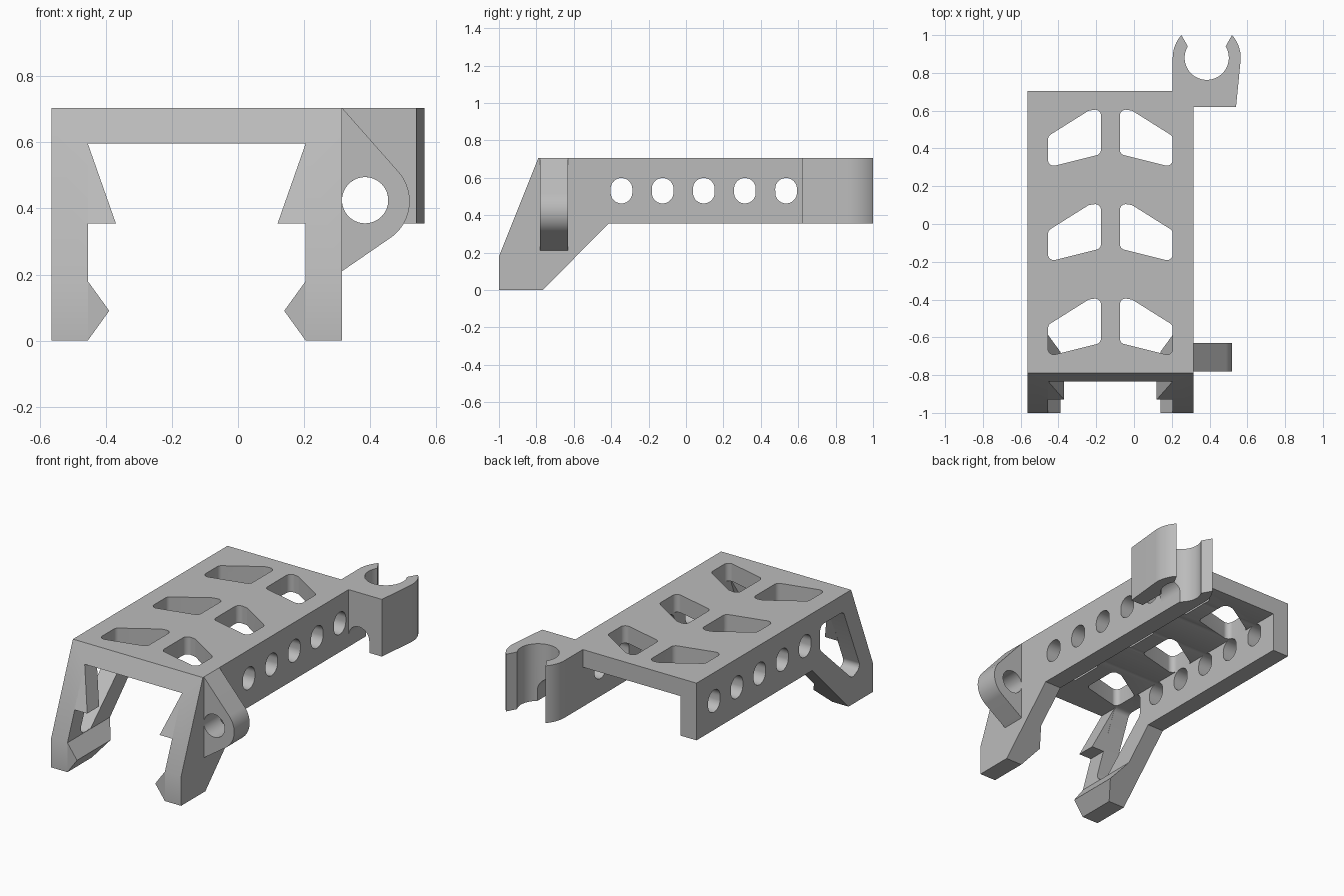
import bpy, bmesh, math
from mathutils import Vector

if "Cube" in bpy.data.objects:
    bpy.data.objects.remove(bpy.data.objects["Cube"], do_unlink=True)

grey = bpy.data.materials.new("plain_grey")
grey.use_nodes = True
grey.diffuse_color = (0.5, 0.5, 0.5, 1)
grey.node_tree.nodes["Principled BSDF"].inputs["Base Color"].default_value = (0.5, 0.5, 0.5, 1)

MID = -0.125                      # x of the body's centre line


def flip(pts):
    return [(2 * MID - a, b) for a, b in pts]


def arc(cx, cy, r, start, end, n=24, stretch=0):
    """Points on an arc; stretch pulls the halves apart into a slot."""
    out = []
    for i in range(n + 1):
        t = math.radians(start + (end - start) * i / n)
        s = math.sin(t)
        out.append((cx + r * math.cos(t), cy + r * s + math.copysign(stretch, s)))
    return out


def circle(cx, cy, r, stretch=0):
    return arc(cx, cy, r, 4, 356, 44, stretch)


def rounded(pts, r, n=6):
    """Round every corner of a convex outline."""
    out = []
    for i, p in enumerate(pts):
        p = Vector(p)
        a = (Vector(pts[i - 1]) - p).normalized()
        b = (Vector(pts[(i + 1) % len(pts)]) - p).normalized()
        half = a.angle(b) / 2
        c = p + (a + b).normalized() * (r / math.sin(half))
        u = p + a * (r / math.tan(half)) - c
        v = p + b * (r / math.tan(half)) - c
        for k in range(n + 1):
            d = u.lerp(v, k / n).normalized() * r
            out.append(tuple(c + d))
    return out


def prism(name, pts, axis, lo, hi):
    """Extrude an outline along x (outline y,z), y (x,z) or z (x,y)."""
    place = {"x": lambda a, b, h: (h, a, b),
             "y": lambda a, b, h: (a, h, b),
             "z": lambda a, b, h: (a, b, h)}[axis]
    bm = bmesh.new()
    rings = [[bm.verts.new(place(a, b, h)) for a, b in pts] for h in (lo, hi)]
    n = len(pts)
    bm.faces.new(rings[0])
    bm.faces.new(rings[1][::-1])
    for i in range(n):
        j = (i + 1) % n
        bm.faces.new((rings[0][i], rings[1][i], rings[1][j], rings[0][j]))
    bmesh.ops.recalc_face_normals(bm, faces=bm.faces)
    me = bpy.data.meshes.new(name)
    bm.to_mesh(me)
    bm.free()
    me.materials.append(grey)
    ob = bpy.data.objects.new(name, me)
    bpy.context.collection.objects.link(ob)
    return ob


def boolean(ob, cutters, op="DIFFERENCE"):
    for c in cutters:
        m = ob.modifiers.new("cut", "BOOLEAN")
        m.operation, m.object, m.solver = op, c, "EXACT"
    bpy.context.view_layer.update()
    dg = bpy.context.evaluated_depsgraph_get()
    me = bpy.data.meshes.new_from_object(ob.evaluated_get(dg))
    ob.modifiers.clear()
    ob.data = me
    for c in cutters:
        bpy.data.objects.remove(c, do_unlink=True)


# Body: side outline hollowed into a channel that is open front, back and below
side = [(-1, 0), (-0.765, 0), (-0.415, 0.355), (0.705, 0.355),
        (0.705, 0.705), (-0.79, 0.705), (-1, 0.18)]
body = prism("body_frame", side, "x", -0.565, 0.315)
cuts = [prism("channel", [(-0.455, -0.2), (0.205, -0.2), (0.205, 0.597), (-0.455, 0.597)],
              "y", -1.5, 1.5)]

# Windows in the top plate
for dy in (0, -0.5, -1):
    window = rounded([(-0.075, 0.61 + dy), (-0.01, 0.6 + dy), (0.205, 0.465 + dy),
                      (0.205, 0.3 + dy), (-0.075, 0.37 + dy)], 0.03)
    cuts.append(prism("window", window, "z", 0.5, 0.8))
    cuts.append(prism("window", flip(window), "z", 0.5, 0.8))

# Row of slots through both walls
for i in range(5):
    cuts.append(prism("slot", circle(-0.345 + 0.22 * i, 0.531, 0.058, 0.01), "x", -0.7, 0.5))

# Large opening in the right leg
opening = rounded([(-0.49, 0.6), (-0.715, 0.6), (-0.88, 0.2), (-0.8, 0.16), (-0.49, 0.45)], 0.035)
cuts.append(prism("leg_opening", opening, "x", -0.7, -0.45))
boolean(body, cuts)

# Snap hooks on the inside of the legs, trimmed to the side outline
upper = [(-0.46, 0.597), (-0.455, 0.597), (-0.37, 0.355), (-0.46, 0.355)]
lower = [(-0.46, 0.18), (-0.455, 0.18), (-0.39, 0.09), (-0.455, 0), (-0.46, 0)]
strip = [(-1, 0.18), (-0.79, 0.705), (-0.675, 0.705), (-0.885, 0.18)]
for tag, mirror in (("right", False), ("left", True)):
    for name, shape, trim in (("upper_hook", upper, strip), ("lower_hook", lower, side)):
        hook = prism(tag + "_" + name, flip(shape) if mirror else shape, "y", -1.2, 0)
        boolean(hook, [prism("trim", trim, "x", -1, 1)], "INTERSECT")

# Side lug with a round hole
lug = prism("side_lug", [(0.315, 0.21)] + arc(0.385, 0.422, 0.135, -55, 42) + [(0.315, 0.705)],
            "y", -0.78, -0.63)
boolean(lug, [prism("lug_hole", circle(0.385, 0.425, 0.07), "y", -1, 0)])

# Open ring clip at the back corner, with an arched notch underneath
cx, cy = 0.385, 0.88
ring = [(0.54, 0.62), (0.315, 0.62), (0.315, 0.705), (0.205, 0.705)]
ring += arc(cx, cy, 0.18, 180, 138, 10)
ring += arc(cx, cy, 0.117, 149, 391, 40)
ring += arc(cx, cy, 0.18, 42, -5, 12)
clip = prism("ring_clip", ring, "z", 0.355, 0.705)
arch = [(0.455, 0.2)] + arc(0.385, 0.425, 0.07, 0, 180) + [(0.315, 0.2)]
boolean(clip, [prism("arch", arch, "y", 0.5, 0.85)])

# Smooth round walls, keep edges sharp
for ob in (body, lug, clip):
    bpy.ops.object.select_all(action="DESELECT")
    ob.select_set(True)
    bpy.context.view_layer.objects.active = ob
    bpy.ops.object.shade_smooth_by_angle(angle=math.radians(25))
